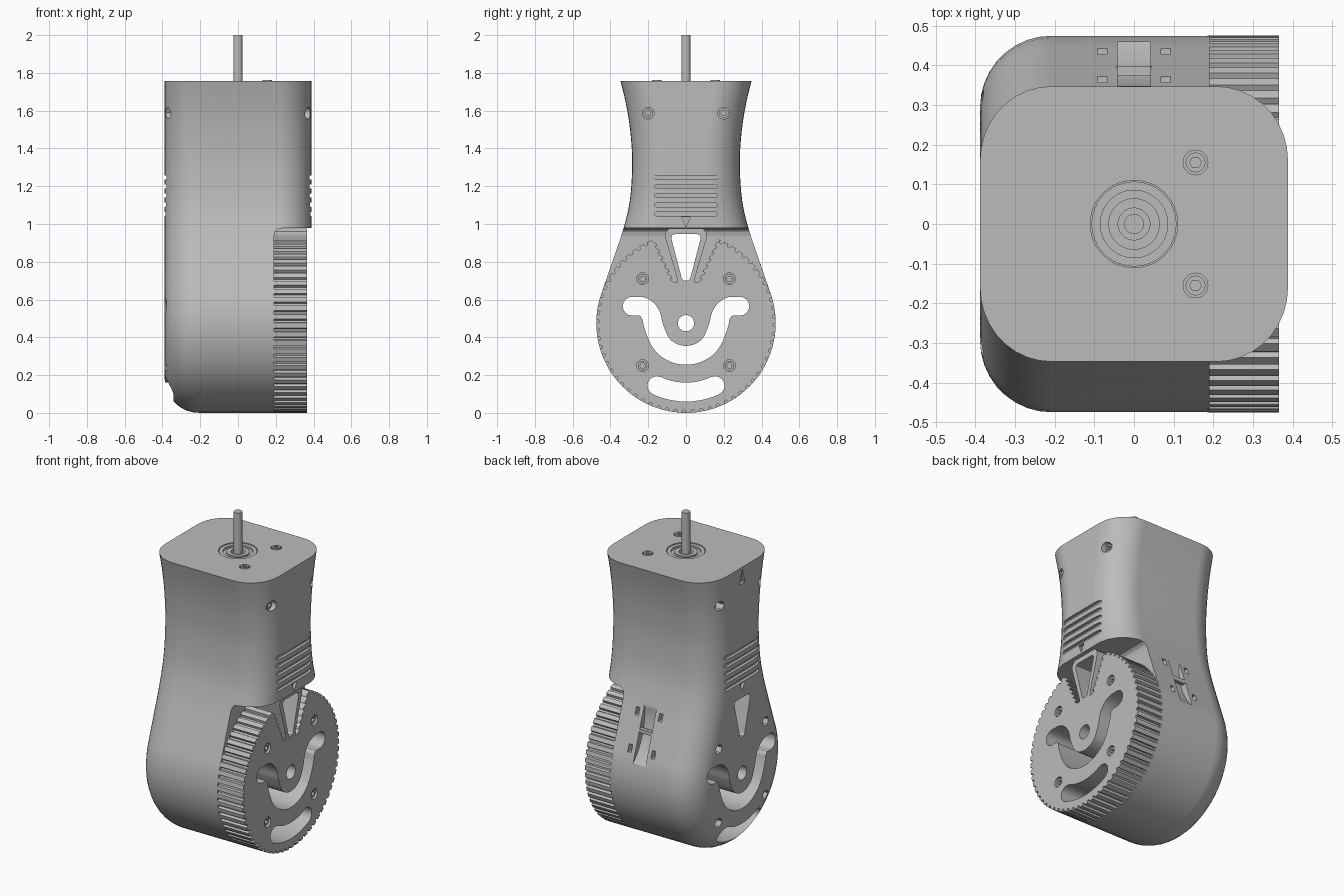
import bpy, bmesh, math
from mathutils import Vector

cube = bpy.data.objects.get("Cube")
if cube:
    bpy.data.objects.remove(cube, do_unlink=True)

grey = bpy.data.materials.new("light_grey")
grey.use_nodes = True
grey.diffuse_color = (0.5, 0.5, 0.5, 1)
grey.node_tree.nodes["Principled BSDF"].inputs["Base Color"].default_value = (0.5, 0.5, 0.5, 1)

HEAD_Z, HEAD_R = 0.475, 0.475      # centre and radius of the round end
HALF_X, FILLET, TOP = 0.388, 0.18, 1.757
PULLEY_IN, PULLEY_OUT = 0.19, 0.365


def place(axis, u, v, w):
    return {"x": (w, u, v), "y": (u, w, v), "z": (u, v, w)}[axis]


def loft(name, rings):
    """Closed solid through rings of equal length."""
    bm = bmesh.new()
    loops = [[bm.verts.new(p) for p in ring] for ring in rings]
    for a, b in zip(loops, loops[1:]):
        for i in range(len(a)):
            j = (i + 1) % len(a)
            bm.faces.new((a[i], a[j], b[j], b[i]))
    bm.faces.new(loops[0])
    bm.faces.new(loops[-1])
    bmesh.ops.recalc_face_normals(bm, faces=bm.faces)
    mesh = bpy.data.meshes.new(name)
    bm.to_mesh(mesh)
    bm.free()
    mesh.materials.append(grey)
    obj = bpy.data.objects.new(name, mesh)
    bpy.context.collection.objects.link(obj)
    return obj


def prism(name, pts, axis, a, b):
    return loft(name, [[place(axis, u, v, w) for u, v in pts] for w in (a, b)])


def circle(u, v, r, n=32):
    return [(u + r * math.cos(2 * math.pi * i / n), v + r * math.sin(2 * math.pi * i / n))
            for i in range(n)]


def mirrored(half):
    return half + [(-u, v) for u, v in reversed(half)]


def rect(u, v, hu, hv):
    return [(u - hu, v - hv), (u + hu, v - hv), (u + hu, v + hv), (u - hu, v + hv)]


def spline(pts, steps=6):
    """Smooth curve through the points."""
    p = [Vector(q) for q in pts]
    p = [2 * p[0] - p[1]] + p + [2 * p[-1] - p[-2]]
    out = []
    for a, b, c, d in zip(p, p[1:], p[2:], p[3:]):
        for i in range(steps):
            t = i / steps
            out.append(0.5 * (2 * b + (c - a) * t + (2 * a - 5 * b + 4 * c - d) * t * t
                              + (3 * b - a - 3 * c + d) * t ** 3))
    return [tuple(q) for q in out + [p[-2]]]


def stroke(path, r, n=8):
    """Outline of a round-ended slot along a path."""
    p = [Vector(q) for q in path]
    left, right = [], []
    for i, q in enumerate(p):
        t = (p[min(i + 1, len(p) - 1)] - p[max(i - 1, 0)]).normalized()
        normal = Vector((-t.y, t.x))
        left.append(q + normal * r)
        right.append(q - normal * r)

    def cap(centre, start):
        a0 = math.atan2(start.y - centre.y, start.x - centre.x)
        return [centre + Vector((math.cos(a0 - math.pi * k / n), math.sin(a0 - math.pi * k / n))) * r
                for k in range(1, n)]
    return [tuple(q) for q in left + cap(p[-1], left[-1]) + right[::-1] + cap(p[0], right[0])]


def cut(targets, cutter):
    cutter.hide_render = True
    for obj in targets:
        mod = obj.modifiers.new("cut", "BOOLEAN")
        mod.operation, mod.solver, mod.object = "DIFFERENCE", "EXACT", cutter
        bpy.context.view_layer.objects.active = obj
        bpy.ops.object.modifier_apply(modifier=mod.name)
    bpy.data.objects.remove(cutter, do_unlink=True)


def screw(name, axis, u, v, tip):
    head = prism(name, circle(u, v, 0.025, 24), axis, tip - 0.07, tip)
    cut([head], prism("socket_cutter", circle(u, v, 0.015, 6), axis, tip - 0.025, tip + 0.02))


def tube(name, r_in, r_out, a, b):
    ring = prism(name, circle(0, 0, r_out, 48), "z", a, b)
    cut([ring], prism("bore_cutter", circle(0, 0, r_in, 48), "z", a - 0.1, b + 0.1))


# Housing: waisted neck on a round end, edges filleted towards both sides
arc = [(HEAD_R * math.sin(a), HEAD_Z - HEAD_R * math.cos(a))
       for a in [math.radians(3 + 6 * i) for i in range(18)]]
neck = spline([(0.449, 0.63), (0.39, 0.8), (0.333, 0.97), (0.298, 1.12), (0.285, 1.3),
               (0.291, 1.45), (0.311, 1.6), (0.347, TOP), (0.393, 1.9), (0.45, 2.05)], 5)
outline = [Vector(p) for p in mirrored(arc + neck)]
normals = []
for i in range(len(outline)):
    t = (outline[(i + 1) % len(outline)] - outline[i - 1]).normalized()
    normals.append(Vector((-t.y, t.x)))
rings = []
quarter = [math.pi / 2 * i / 9 for i in range(10)]
for side, angles in ((-1, quarter), (1, quarter[::-1])):
    for a in angles:
        x = side * (HALF_X - FILLET * (1 - math.cos(a)))
        inset = FILLET * (1 - math.sin(a))
        rings.append([place("x", *(p + n * inset), x) for p, n in zip(outline, normals)])
housing = loft("housing", rings)
cut([housing], prism("top_cutter", rect(0, 0, 1, 1), "z", TOP, 3))

# Pocket for the pulley, with a rounded inner corner
cut([housing], prism("pocket_cutter", [(PULLEY_IN, -0.2), (PULLEY_IN, 0.935), (0.196, 0.96),
    (0.21, 0.973), (0.235, 0.978), (0.7, 0.978), (0.7, -0.2)], "y", -1, 1))

# Toothed pulley
TEETH = 64
teeth = []
for i in range(TEETH):
    for step, r in ((0, HEAD_R), (0.55, HEAD_R), (0.66, 0.46), (0.9, 0.46)):
        a = 2 * math.pi * (i + step) / TEETH
        teeth.append((r * math.cos(a), HEAD_Z + r * math.sin(a)))
pulley = prism("pulley", teeth, "x", PULLEY_IN - 0.005, PULLEY_OUT)

# V-shaped gap with toothed flanks, and the wedge frame inside it
flank = []
for i in range(7):
    t = i / 7
    for step, push in ((0, 0), (0.05, 0.014), (0.08, 0.014), (0.09, 0)):
        flank.append((0.062 + 0.11 * (t + step) + push, 0.69 + 0.24 * (t + step)))
cut([pulley], prism("gap_cutter", mirrored(flank + [(0.2, 1.1)]), "x", 0, 1))
wedge = prism("wedge_frame", mirrored([(0.046, 0.66), (0.046, 0.71), (0.112, 0.935),
              (0.106, 0.96), (0.088, 0.976)]), "x", PULLEY_IN - 0.01, PULLEY_OUT - 0.001)

# Openings that pass through everything
window = mirrored([(0.012, 0.7), (0.022, 0.71), (0.078, 0.925), (0.074, 0.94), (0.06, 0.946)])
smile = [(0.285, 0.565), (0.225, 0.56), (0.187, 0.52), (0.17, 0.455), (0.13, 0.367), (0.07, 0.32)]
smile = spline(smile + [(0, 0.305)] + [(-u, v) for u, v in reversed(smile)], 5)
lower = [(0.365 * math.sin(a), HEAD_Z - 0.365 * math.cos(a))
         for a in [math.radians(-25 + 5 * i) for i in range(11)]]
for shape in (window, stroke(smile, 0.05), stroke(lower, 0.05), circle(0, HEAD_Z, 0.043)):
    cut([housing, pulley, wedge], prism("opening_cutter", shape, "x", -1, 1))

# Side screws on the left, nut pockets on the right
for y in (-1, 1):
    for label, u, z, target in (("lower", 0.23, 0.25, pulley), ("middle", 0.23, 0.71, pulley),
                                ("neck", 0.2, 1.587, housing)):
        cut([target], prism("hole_cutter", circle(y * u, z, 0.031), "x", 0.29, 0.6))
        cut([housing], prism("nut_cutter", circle(y * u, z, 0.031, 6), "x", -0.6, -0.33))
        screw(label + ("_back_screw" if y > 0 else "_front_screw"), "x", y * u, z, 0.355)

# Vent grooves and pointer marks on both sides
for side in (-1, 1):
    a, b = side * 0.37, side * 0.5
    for i in range(5):
        z = 1.053 + 0.0485 * i
        cut([housing], prism("groove_cutter", stroke([(-0.155, z), (0.155, z)], 0.011), "x", a, b))
    cut([housing], prism("mark_cutter", [(-0.023, 1.036), (0.023, 1.036), (0, 0.985)], "x", a, b))
cut([housing], prism("mark_cutter", [(-0.028, 1.655), (0.028, 1.655), (0, 1.745)], "x", -0.5, -0.37))

# Strap recess and four small slots on the back
cut([housing], prism("recess_cutter", circle(0.745, 0.875, 0.4, 96), "x", -0.042, 0.042))
prism("strap_bar", rect(0.385, 0.775, 0.012, 0.012), "x", -0.045, 0.045)
for x in (-0.08, 0.08):
    for z in (0.67, 0.875):
        cut([housing], prism("slot_cutter", rect(x, z, 0.012, 0.022), "y", 0.31, 0.6))

# Bearing, shaft and screws on the top
cut([housing], prism("bearing_cutter", circle(0, 0, 0.11, 48), "z", 1.7, 1.9))
tube("bearing_outer_race", 0.085, 0.107, 1.69, TOP - 0.004)
tube("bearing_shield", 0.06, 0.09, 1.69, TOP - 0.016)
tube("bearing_inner_race", 0.04, 0.065, 1.69, TOP - 0.006)
prism("shaft", circle(0, 0, 0.025), "z", 1.65, 2.0)
for y in (-0.155, 0.155):
    cut([housing], prism("hole_cutter", circle(0.155, y, 0.031), "z", 1.71, 1.9))
    screw("top_back_screw" if y > 0 else "top_front_screw", "z", 0.155, y, TOP + 0.005)

# Smooth shading with crisp edges
for obj in bpy.context.collection.objects:
    if obj.type == "MESH" and grey.name in obj.data.materials:
        bpy.ops.object.select_all(action="DESELECT")
        obj.select_set(True)
        bpy.context.view_layer.objects.active = obj
        bpy.ops.object.shade_smooth_by_angle(angle=math.radians(30))
        obj.modifiers.new("even_shading", "WEIGHTED_NORMAL").keep_sharp = True
